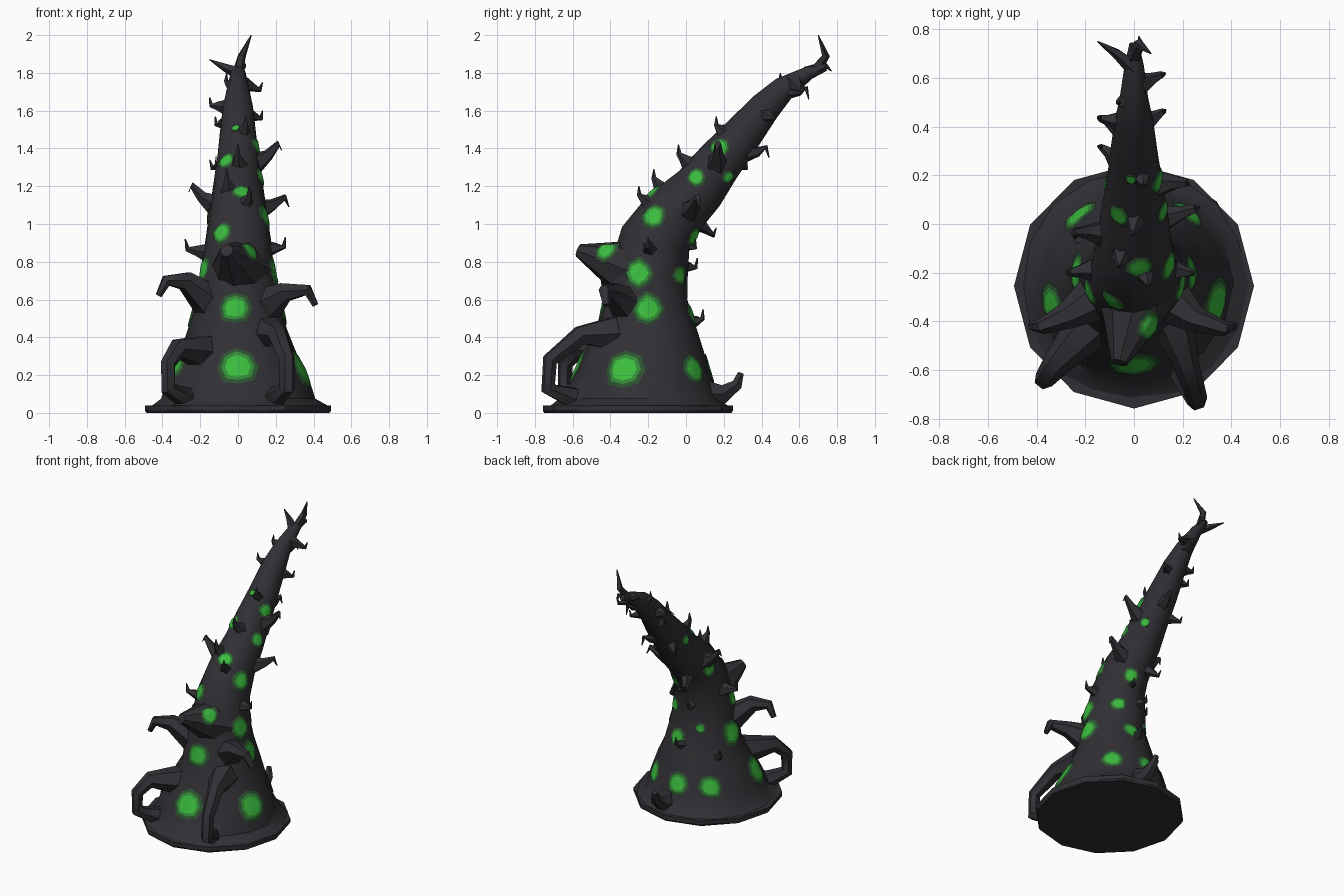
import bpy
import bmesh
import math
import random
from mathutils import Vector, Quaternion
from mathutils.bvhtree import BVHTree

random.seed(4)
cube = bpy.data.objects.get("Cube")
if cube:
    bpy.data.objects.remove(cube, do_unlink=True)


def material(name, colour):
    mat = bpy.data.materials.new(name)
    mat.use_nodes = True
    mat.diffuse_color = (*colour, 1)
    mat.node_tree.nodes["Principled BSDF"].inputs["Base Color"].default_value = (*colour, 1)
    return mat


charcoal = material("charcoal", (0.03, 0.03, 0.036))
glow_colours = [
    material("bright green", (0.043, 0.5, 0.048)),
    material("mid green", (0.032, 0.25, 0.036)),
    material("deep green", (0.025, 0.085, 0.029)),
]


def loft(bm, rings):
    """Skin a list of closed rings and cap both ends."""
    loops = [[bm.verts.new(p) for p in ring] for ring in rings]
    count = len(loops[0])
    for low, high in zip(loops, loops[1:]):
        for i in range(count):
            j = (i + 1) % count
            bm.faces.new((low[i], low[j], high[j], high[i]))
    bm.faces.new(loops[0][::-1])
    bm.faces.new(loops[-1])


def tube(bm, points, radii, sides):
    """Tapered tube following a path, without twisting."""
    points = [Vector(p) for p in points]
    rings = []
    last = None
    for i, p in enumerate(points):
        tangent = (points[min(i + 1, len(points) - 1)] - points[max(i - 1, 0)]).normalized()
        if last is None:
            turn = tangent.to_track_quat('Z', 'Y')
        else:
            turn = last.rotation_difference(tangent) @ turn
        last = tangent
        ring = []
        for k in range(sides):
            a = math.tau * k / sides
            ring.append(p + turn @ Vector((math.cos(a), math.sin(a), 0)) * radii[i])
        rings.append(ring)
    loft(bm, rings)


def finish(name, bm, mats, angle):
    bmesh.ops.recalc_face_normals(bm, faces=bm.faces)
    mesh = bpy.data.meshes.new(name)
    bm.to_mesh(mesh)
    bm.free()
    for mat in mats:
        mesh.materials.append(mat)
    obj = bpy.data.objects.new(name, mesh)
    bpy.context.collection.objects.link(obj)
    bpy.ops.object.select_all(action='DESELECT')
    obj.select_set(True)
    bpy.context.view_layer.objects.active = obj
    bpy.ops.object.shade_smooth_by_angle(angle=math.radians(angle))
    return obj


def ellipse(y, z, rx, ry, tilt, sides, rough):
    """Ring leaning backwards by tilt degrees, with a little unevenness."""
    lean = Quaternion((1, 0, 0), -math.radians(tilt))
    ring = []
    for k in range(sides):
        a = math.tau * k / sides
        r = 1 + random.uniform(-rough, rough)
        ring.append(Vector((0, y, z)) + lean @ Vector((rx * r * math.cos(a), ry * r * math.sin(a), 0)))
    return ring


# Base slab
bm = bmesh.new()
loft(bm, [ellipse(-0.255, z, r, r + 0.01, 0, 12, 0) for z, r in ((0, 0.485), (0.012, 0.493), (0.04, 0.493))])
finish("base_slab", bm, [charcoal], 30)

# Leaning trunk: y, z, half width, half depth, tilt
trunk_rings = [
    (-0.255, 0.035, 0.47, 0.48, 0),
    (-0.24, 0.075, 0.41, 0.42, 0),
    (-0.235, 0.18, 0.37, 0.38, 0),
    (-0.225, 0.32, 0.31, 0.325, 0),
    (-0.205, 0.45, 0.26, 0.265, 0),
    (-0.215, 0.6, 0.225, 0.225, 0),
    (-0.2, 0.75, 0.195, 0.205, 5),
    (-0.16, 0.92, 0.17, 0.185, 20),
    (-0.06, 1.07, 0.15, 0.165, 33),
    (0.07, 1.19, 0.132, 0.14, 40),
    (0.18, 1.33, 0.115, 0.125, 42),
    (0.3, 1.47, 0.098, 0.105, 42),
    (0.42, 1.62, 0.08, 0.085, 42),
    (0.52, 1.72, 0.058, 0.065, 48),
    (0.65, 1.8, 0.04, 0.035, 60),
    (0.74, 1.83, 0.02, 0.02, 70),
]
bm = bmesh.new()
loft(bm, [ellipse(*ring, 16, 0.03) for ring in trunk_rings])
# Blunt beak on the front of the trunk
tube(bm, [(0.01, -0.27, 0.75), (-0.02, -0.42, 0.805), (-0.06, -0.57, 0.86)], [0.175, 0.105, 0.035], 8)
bmesh.ops.recalc_face_normals(bm, faces=bm.faces)
surface = BVHTree.FromBMesh(bm)
finish("trunk", bm, [charcoal], 40)

# Thick curling arms
arms = {
    "front_left_root": [(0.15, -0.38, 0.42), (0.21, -0.56, 0.41), (0.26, -0.72, 0.28),
                        (0.26, -0.73, 0.13), (0.2, -0.6, 0.08)],
    "front_right_root": [(-0.18, -0.42, 0.32), (-0.32, -0.57, 0.34), (-0.37, -0.64, 0.26),
                         (-0.37, -0.64, 0.13), (-0.28, -0.54, 0.08)],
    "left_arm": [(0.13, -0.3, 0.56), (0.25, -0.39, 0.64), (0.37, -0.43, 0.65), (0.41, -0.42, 0.57)],
    "right_arm": [(-0.12, -0.28, 0.56), (-0.28, -0.38, 0.7), (-0.38, -0.42, 0.7), (-0.42, -0.42, 0.62)],
    "back_root": [(0.05, 0.02, 0.1), (0.06, 0.2, 0.1), (0.06, 0.27, 0.15), (0.05, 0.29, 0.21)],
}
for name, path in arms.items():
    bm = bmesh.new()
    widths = [0.1, 0.055, 0.042, 0.042, 0.06] if len(path) > 4 else [0.11, 0.055, 0.033, 0.018]
    tube(bm, path, widths, 6)
    finish(name, bm, [charcoal], 50)

# Thorns: each leaves the trunk with a flared foot and hooks to its tip by the given lift
thorn_groups = {
    "lower_rising_thorns": (-0.035, [
        (0.25, -0.2, 0.93), (-0.28, -0.2, 0.92), (0.02, 0.09, 0.55), (0.04, 0.05, 0.92),
        (-0.06, 0.06, 0.82), (-0.1, 0.16, 0.98), (-0.24, -0.05, 0.47)]),
    "drooping_thorns": (0.06, [
        (0.27, 0.07, 1.09), (-0.26, -0.04, 1.17), (0.23, 0.16, 1.39), (0.05, 0.44, 1.35),
        (0.03, 0.65, 1.66)]),
    "upper_rising_thorns": (-0.03, [
        (0.06, -0.25, 1.2), (-0.06, -0.17, 1.29), (-0.15, 0.32, 1.34), (0, -0.04, 1.42),
        (0.04, 0.16, 1.57), (-0.12, 0.42, 1.57), (0.13, 0.47, 1.6), (-0.15, 0.44, 1.67),
        (0.13, 0.62, 1.75), (-0.06, 0.5, 1.8)]),
}
for name, (lift, tips) in thorn_groups.items():
    bm = bmesh.new()
    for tip in map(Vector, tips):
        root, normal, _, _ = surface.find_nearest(tip - Vector((0, 0, 0.05)))
        length = (tip - root).length
        bend = root.lerp(tip, 0.7) + normal * length * 0.15 + Vector((0, 0, lift))
        width = min(0.075, 0.25 * length + 0.028)
        tube(bm, [root - normal * 0.03, root.lerp(bend, 0.45), bend, tip],
             [width, width * 0.5, width * 0.28, 0.003], 5)
    finish(name, bm, [charcoal], 45)

# Forked claw at the top
bm = bmesh.new()
tube(bm, [(0, 0.64, 1.8), (-0.07, 0.7, 1.83), (-0.15, 0.75, 1.87)], [0.035, 0.022, 0.003], 5)
tube(bm, [(0, 0.68, 1.81), (0.02, 0.74, 1.89), (0.07, 0.7, 2)], [0.03, 0.022, 0.003], 5)
tube(bm, [(0.01, 0.7, 1.82), (0.03, 0.74, 1.84), (0.02, 0.77, 1.81)], [0.025, 0.015, 0.003], 5)
finish("top_claw", bm, [charcoal], 40)

# Glowing spots: position near the surface and radius
spots = {
    "lower_glow": [(0, -0.59, 0.25, 0.105), (0.36, -0.33, 0.24, 0.105), (-0.34, -0.34, 0.25, 0.1),
                   (0.21, 0.02, 0.22, 0.08), (-0.21, 0.02, 0.22, 0.08), (-0.01, 0.12, 0.23, 0.08)],
    "middle_glow": [(-0.02, -0.46, 0.56, 0.085), (0.25, -0.2, 0.55, 0.09), (-0.25, -0.2, 0.55, 0.09),
                    (0.05, 0.03, 0.52, 0.06), (0.2, -0.25, 0.74, 0.08), (-0.19, -0.28, 0.76, 0.065),
                    (0.11, -0.03, 0.73, 0.055), (-0.12, 0, 0.61, 0.035), (0.06, -0.42, 0.86, 0.065)],
    "upper_glow": [(-0.08, -0.31, 0.95, 0.06), (0.12, -0.16, 1.03, 0.065), (0.015, -0.16, 1.14, 0.055),
                   (0.13, 0.05, 1.25, 0.052), (-0.15, -0.05, 1.04, 0.055), (-0.05, 0.05, 1.32, 0.052),
                   (0.09, 0.18, 1.4, 0.055), (0.08, 0.22, 1.25, 0.035), (-0.01, 0.19, 1.5, 0.025),
                   (0.08, 0.07, 0.92, 0.055), (-0.12, 0.17, 1.33, 0.035)],
}
for name, group in spots.items():
    bm = bmesh.new()
    for x, y, z, radius in group:
        centre, normal, _, _ = surface.find_nearest(Vector((x, y, z)))
        turn = normal.to_track_quat('Z', 'Y')
        wobble = [random.uniform(0.88, 1.1) for _ in range(8)]
        inner = [bm.verts.new(centre + normal * 0.009)] * 8
        for scale, slot in ((0.35, 0), (0.63, 0), (0.83, 1), (1.05, 2)):
            outer = []
            for k, w in enumerate(wobble):
                a = math.tau * k / 8
                flat = Vector((math.cos(a), math.sin(a), 0)) * radius * scale * w
                spot, facing, _, _ = surface.find_nearest(centre + turn @ flat)
                outer.append(bm.verts.new(spot + facing * (0.009 if slot < 2 else 0.005)))
            for k in range(8):
                j = (k + 1) % 8
                corners = [inner[k], outer[k], outer[j]]
                if inner[k] is not inner[j]:
                    corners.append(inner[j])
                bm.faces.new(corners).material_index = slot
            inner = outer
    finish(name, bm, glow_colours, 25)
